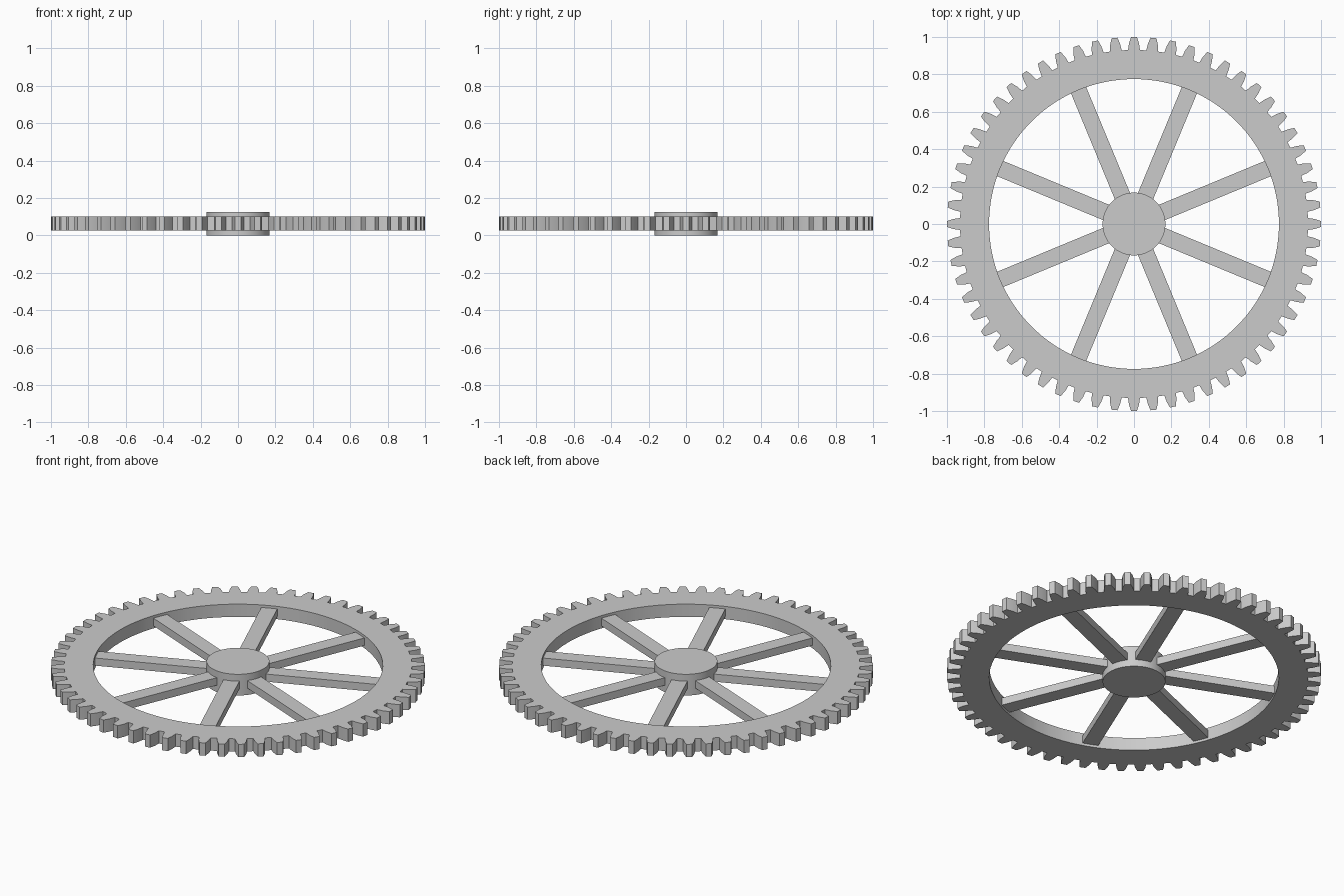
import bpy, bmesh
from math import sin, cos, pi, radians, atan2, hypot
from mathutils import Matrix

if "Cube" in bpy.data.objects:
    bpy.data.objects.remove(bpy.data.objects["Cube"])

TEETH, SPOKES = 60, 8
RING_IN, HUB_R = 0.775, 0.168


def finish(bm, name, smooth=True):
    bmesh.ops.recalc_face_normals(bm, faces=bm.faces)
    me = bpy.data.meshes.new(name)
    bm.to_mesh(me)
    bm.free()
    ob = bpy.data.objects.new(name, me)
    bpy.context.collection.objects.link(ob)
    if smooth:
        bpy.ops.object.select_all(action='DESELECT')
        ob.select_set(True)
        bpy.context.view_layer.objects.active = ob
        bpy.ops.object.shade_smooth_by_angle(angle=radians(15))
    return ob


# Toothed rim: one tooth profile (radius, half width) repeated around the ring
side = [(0.93, 0.032), (0.965, 0.027), (1.0, 0.016)]
tooth = [(r, -w) for r, w in side] + [(r, w) for r, w in reversed(side)]
bm = bmesh.new()
rings = []
for z in (0.025, 0.10):
    outer, inner = [], []
    for k in range(TEETH):
        for x, y in tooth:
            a = 2 * pi * k / TEETH + atan2(y, x)
            r = min(hypot(x, y), 1.0)
            outer.append(bm.verts.new((r * cos(a), r * sin(a), z)))
            b = 2 * pi * k / TEETH + atan2(y, 0.93)
            if abs(x - 0.93) < 1e-6:
                inner.append(bm.verts.new((RING_IN * cos(b), RING_IN * sin(b), z)))
    rings.append((outer, inner))
n, m = TEETH * 6, TEETH * 2
for o, i in rings:
    for k in range(TEETH):
        a, b, c = i[2 * k], i[2 * k + 1], i[(2 * k + 2) % m]
        t = o[6 * k:6 * k + 6]
        bm.faces.new([a, t[0], t[5], b])
        bm.faces.new([t[0], t[1], t[4], t[5]])
        bm.faces.new([t[1], t[2], t[3], t[4]])
        bm.faces.new([b, t[5], o[(6 * k + 6) % n], c])
(o0, i0), (o1, i1) = rings
for lo, hi in ((o0, o1), (i0, i1)):
    c = len(lo)
    for k in range(c):
        j = (k + 1) % c
        bm.faces.new([lo[k], lo[j], hi[j], hi[k]])
finish(bm, "toothed_rim")

# Hub disc
bm = bmesh.new()
bmesh.ops.create_cone(bm, cap_ends=True, segments=64, radius1=HUB_R, radius2=HUB_R,
                      depth=0.125, matrix=Matrix.Translation((0, 0, 0.0625)))
finish(bm, "hub")

# Flat bar spokes between hub and rim
r0, r1 = 0.15, 0.776
for k in range(SPOKES):
    bm = bmesh.new()
    mat = (Matrix.Rotation(radians(22.5 + 45 * k), 4, 'Z')
           @ Matrix.Translation(((r0 + r1) / 2, 0, 0.0625))
           @ Matrix.Diagonal((r1 - r0, 0.088, 0.045, 1)))
    bmesh.ops.create_cube(bm, size=1, matrix=mat)
    finish(bm, f"spoke_{k + 1}", smooth=False)
